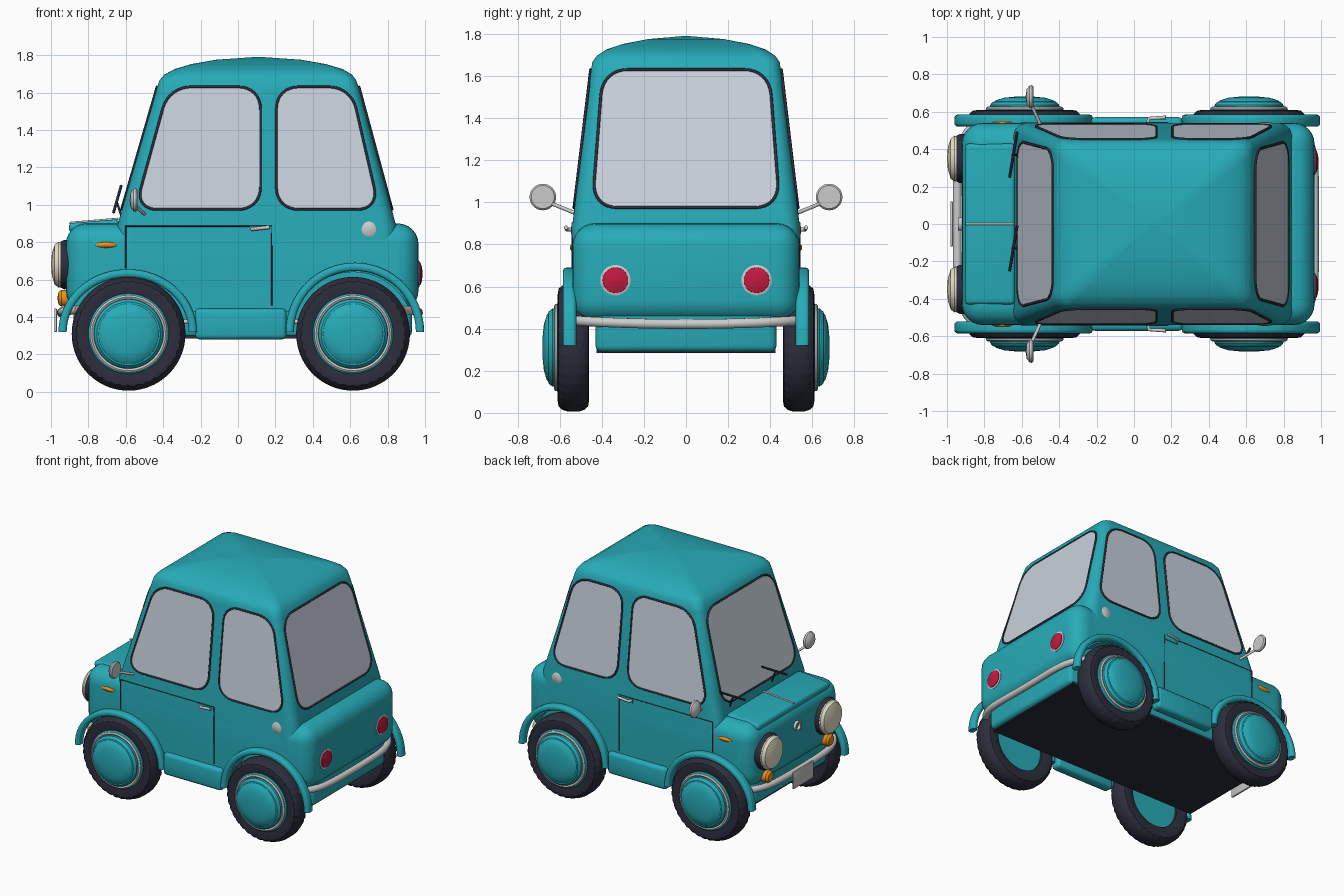
import bpy, bmesh, math
from mathutils import Vector, Matrix

if "Cube" in bpy.data.objects:
    bpy.data.objects.remove(bpy.data.objects["Cube"])


def material(name, rgb):
    m = bpy.data.materials.new(name)
    m.diffuse_color = (*rgb, 1)
    m.use_nodes = True
    m.node_tree.nodes["Principled BSDF"].inputs["Base Color"].default_value = m.diffuse_color
    return m


TEAL = material("teal_paint", (0.02, 0.41, 0.48))
DARK = material("dark_rubber", (0.025, 0.027, 0.045))
GLASS = material("window_glass", (0.58, 0.64, 0.71))
CHROME = material("chrome", (0.65, 0.66, 0.67))
RED = material("red_lens", (0.55, 0.01, 0.05))
ORANGE = material("orange_lens", (0.85, 0.27, 0.01))
CREAM = material("cream_lens", (0.8, 0.76, 0.58))


def finish(bm, name, mat, cutter=None):
    bmesh.ops.recalc_face_normals(bm, faces=bm.faces)
    me = bpy.data.meshes.new(name)
    bm.to_mesh(me)
    bm.free()
    ob = bpy.data.objects.new(name, me)
    bpy.context.collection.objects.link(ob)
    if mat:
        me.materials.append(mat)
    bpy.ops.object.select_all(action='DESELECT')
    ob.select_set(True)
    bpy.context.view_layer.objects.active = ob
    if cutter:
        mod = ob.modifiers.new("wheel_arches", 'BOOLEAN')
        mod.operation, mod.object, mod.solver = 'DIFFERENCE', cutter, 'EXACT'
        bpy.ops.object.modifier_apply(modifier=mod.name)
    bpy.ops.object.shade_smooth_by_angle(angle=math.radians(35))
    return ob


def loft(name, rings, mat, cutter=None, closed=False):
    bm = bmesh.new()
    vs = [[bm.verts.new(p) for p in r] for r in rings]
    n = len(vs[0])
    pairs = list(zip(vs, vs[1:])) + ([(vs[-1], vs[0])] if closed else [])
    for a, b in pairs:
        for i in range(n):
            j = (i + 1) % n
            bm.faces.new((a[i], a[j], b[j], b[i]))
    if not closed:
        bm.faces.new(vs[0])
        bm.faces.new(vs[-1])
    return finish(bm, name, mat, cutter)


def lathe(name, profile, origin, axis, mat, n=48, closed=False, tread=None):
    """Spin (radius, height) points round an axis; the tread rings get notches."""
    q = Vector((0, 0, 1)).rotation_difference(Vector(axis))
    rings = []
    for k, (r, h) in enumerate(profile):
        ring = []
        for i in range(n):
            a = 2 * math.pi * i / n
            rr = r - (0.006 if tread and k in tread and i % 3 == 0 else 0)
            ring.append(Vector(origin) + q @ Vector((rr * math.cos(a), rr * math.sin(a), h)))
        rings.append(ring)
    return loft(name, rings, mat, closed=closed)


def box(name, lo, hi, mat, bevel=0.0, seg=3, cutter=None, tilt=0):
    lo, hi = Vector(lo), Vector(hi)
    bm = bmesh.new()
    bmesh.ops.create_cube(bm, size=1)
    bmesh.ops.scale(bm, vec=hi - lo, verts=bm.verts)
    if bevel:
        bmesh.ops.bevel(bm, geom=bm.edges[:], offset=bevel, segments=seg, profile=0.5, affect='EDGES')
    bmesh.ops.rotate(bm, matrix=Matrix.Rotation(tilt, 3, 'Y'), verts=bm.verts)
    bmesh.ops.translate(bm, vec=(lo + hi) / 2, verts=bm.verts)
    return finish(bm, name, mat, cutter)


def tube(name, pts, r, mat, cyclic=False):
    cu = bpy.data.curves.new(name, 'CURVE')
    cu.dimensions, cu.bevel_depth, cu.bevel_resolution, cu.use_fill_caps = '3D', r, 3, True
    sp = cu.splines.new('POLY')
    sp.points.add(len(pts) - 1)
    for p, c in zip(sp.points, pts):
        p.co = (*c, 1)
    sp.use_cyclic_u = cyclic
    cu.materials.append(mat)
    ob = bpy.data.objects.new(name, cu)
    bpy.context.collection.objects.link(ob)
    return ob


def rounded(pts, r, seg=8):
    """Round the corners of a 2D polygon."""
    out = []
    for i, p in enumerate(pts):
        p, a, b = Vector(p), Vector(pts[i - 1]), Vector(pts[(i + 1) % len(pts)])
        s, e = p + (a - p).normalized() * r, p + (b - p).normalized() * r
        for k in range(seg + 1):
            t = k / seg
            w = 0.83 * 2 * t * (1 - t)  # close to a circular arc
            d = (1 - t) ** 2 + w + t * t
            out.append((s * (1 - t) ** 2 + p * w + e * t * t) / d)
    return out


# wheel arch cutter (four short cylinders)
bm = bmesh.new()
for x in (-0.585, 0.615):
    for s in (-1, 1):
        bmesh.ops.create_cone(bm, cap_ends=True, segments=48, radius1=0.325, radius2=0.325, depth=0.35,
                              matrix=Matrix.Translation((x, s * 0.61, 0.315)) @ Matrix.Rotation(math.pi / 2, 4, 'X'))
cutter = finish(bm, "arch_cutter", None)
cutter.hide_render = True
cutter.hide_set(True)

# body, cabin with domed roof, underbody
box("lower_body", (-0.92, -0.54, 0.43), (0.965, 0.54, 0.9), TEAL, 0.11, 6, cutter)
cabin = [(0.43, -0.645, 0.845, 0.54, 0.08), (0.89, -0.645, 0.845, 0.54, 0.08), (1.62, -0.434, 0.648, 0.452, 0.07),
         (1.665, -0.42, 0.632, 0.445, 0.07), (1.695, -0.395, 0.61, 0.425, 0.07), (1.725, -0.34, 0.56, 0.38, 0.065),
         (1.752, -0.25, 0.47, 0.30, 0.05), (1.775, -0.12, 0.34, 0.18, 0.03), (1.789, 0.08, 0.14, 0.02, 0.004)]
loft("cabin", [[(p.x, p.y, z) for p in rounded([(a, -y), (b, -y), (b, y), (a, y)], r)]
               for z, a, b, y, r in cabin], TEAL, cutter)
box("underbody", (-0.88, -0.43, 0.29), (0.93, 0.43, 0.6), TEAL, 0.03)
box("floor_plate", (-0.86, -0.425, 0.284), (0.9, 0.425, 0.3), DARK)
box("bonnet", (-0.905, -0.43, 0.86), (-0.635, 0.43, 0.912), TEAL, 0.022, 4, tilt=-0.08)
tube("bonnet_trim", [(-0.9, 0, 0.903), (-0.64, 0, 0.925)], 0.006, CHROME)


# windows lie on the sloped cabin faces
def side_y(z): return 0.54 - (z - 0.89) * 0.088 / 0.73
def front_x(z): return -0.645 + (z - 0.89) * 0.211 / 0.73
def rear_x(z): return 0.845 - (z - 0.89) * 0.197 / 0.73


def window(name, pts, place):
    shape = rounded(pts, 0.12)
    loft(name, [[place(p, d) for p in shape] for d in (-0.01, 0.004)], GLASS)
    tube(name + "_seal", [place(p, 0.002) for p in shape], 0.007, DARK, True)


for s in (-1, 1):
    put = lambda p, d: (p.x, s * (side_y(p.y) + d), p.y)
    window("front_side_window", [(-0.55, 0.975), (0.12, 0.975), (0.12, 1.63), (-0.37, 1.63)], put)
    window("rear_side_window", [(0.205, 0.975), (0.755, 0.975), (0.605, 1.63), (0.205, 1.63)], put)
screen = [(-0.445, 0.975), (0.445, 0.975), (0.395, 1.63), (-0.395, 1.63)]
window("windscreen", screen, lambda p, d: (front_x(p.y) - d, p.x, p.y))
window("rear_window", screen, lambda p, d: (rear_x(p.y) + d, p.x, p.y))

# wheels and fenders
tyre = [(0.195, -0.06), (0.25, -0.075), (0.28, -0.07), (0.296, -0.052), (0.304, -0.025), (0.304, 0.025),
        (0.296, 0.052), (0.28, 0.07), (0.25, 0.075), (0.195, 0.06)]
for s in (-1, 1):
    for x, end, rz in ((-0.585, "front", 0.313), (0.615, "rear", 0.348)):
        o, ax = (x, s * 0.535, 0.31), (0, s, 0)
        lathe(end + "_tyre", tyre, o, ax, DARK, 108, True, (2, 3, 6, 7))
        lathe(end + "_rim", [(0.215, -0.04), (0.215, 0.07), (0.205, 0.08)], o, ax, TEAL)
        lathe(end + "_rim_ring", [(0.187, 0.07), (0.187, 0.086), (0.197, 0.092), (0.207, 0.086), (0.207, 0.07)],
              o, ax, CHROME, closed=True)
        lathe(end + "_hubcap", [(0.187, 0.07), (0.185, 0.1), (0.17, 0.118), (0.16, 0.12), (0.155, 0.126),
                                (0.11, 0.14), (0.05, 0.146), (0.001, 0.147)], o, ax, TEAL)
        cx = -0.59 if end == "front" else 0.625
        rings = []
        for i in range(33):
            a = math.pi * i / 32
            ring = []
            for u, v in rounded([(-0.022, -0.032), (0.022, -0.032), (0.022, 0.032), (-0.022, 0.032)], 0.02, 4):
                ring.append((cx + (0.348 + u) * math.cos(a), s * (0.553 + v), 0.32 + (rz + u) * math.sin(a)))
            rings.append(ring)
        loft(end + "_fender", rings, TEAL)

    # sills and door details
    box("sill", (-0.23, min(s * 0.49, s * 0.572), 0.28), (0.26, max(s * 0.49, s * 0.572), 0.445), TEAL, 0.025)
    tube("sill_rod", [(-0.31, s * 0.48, 0.375), (0.33, s * 0.48, 0.375)], 0.013, CHROME)
    tube("door_seam", [(-0.6, s * 0.54, 0.66), (-0.6, s * 0.54, 0.885), (0.18, s * 0.54, 0.885),
                       (0.18, s * 0.54, 0.46)], 0.004, DARK)
    box("handle_recess", (0.065, s * 0.54 - 0.006, 0.85), (0.18, s * 0.54 + 0.006, 0.885), TEAL)
    tube("door_handle", [(0.075, s * 0.54, 0.87), (0.08, s * 0.565, 0.87), (0.17, s * 0.57, 0.88)], 0.01, CHROME)
    lathe("fuel_cap", [(0.043, 0), (0.043, 0.012), (0.035, 0.018), (0.001, 0.02)], (0.7, s * 0.525, 0.868),
          (0, s, 0), CHROME, 32)
    marker = lathe("side_marker", [(0.06, 0), (0.056, 0.012), (0.035, 0.02), (0.001, 0.022)], (0, 0, 0),
                   (0, s, 0), ORANGE, 32)
    marker.scale.z, marker.location = 0.27, (-0.705, s * 0.53, 0.785)

    # wing mirrors
    lathe("wing_mirror", [(0.055, -0.012), (0.063, -0.004), (0.06, 0.008), (0.04, 0.024), (0.001, 0.03)],
          (-0.55, s * 0.68, 1.025), (-1, 0, 0), CHROME, 32)
    tube("mirror_arm", [(-0.5, s * 0.53, 0.95), (-0.55, s * 0.64, 0.995)], 0.009, CHROME)

    # lights
    o = (-0.9, s * 0.35, 0.68)
    lathe("headlight_housing", [(0.13, -0.03), (0.132, 0.03), (0.122, 0.05), (0.08, 0.055)], o, (-1, 0, 0), DARK)
    lathe("headlight_lens", [(0.12, 0.035), (0.122, 0.06), (0.108, 0.08), (0.06, 0.095), (0.001, 0.1)],
          o, (-1, 0, 0), CREAM)
    lathe("turn_signal", [(0.045, -0.04), (0.045, 0.045), (0.032, 0.06), (0.001, 0.066)],
          (-0.9, s * 0.36, 0.5), (-1, 0, 0), ORANGE, 32)
    lathe("tail_light_ring", [(0.072, -0.02), (0.072, 0.006), (0.062, 0.01)], (0.962, s * 0.335, 0.63),
          (1, 0, 0), CHROME)
    lathe("tail_light", [(0.062, 0), (0.06, 0.014), (0.035, 0.022), (0.001, 0.025)], (0.962, s * 0.335, 0.63),
          (1, 0, 0), RED)

# bumpers, plate, front ring and wipers
for name, d, x in (("front_bumper", -1, 0.945), ("rear_bumper", 1, 0.965)):
    path = [(d * (x - 0.09 * abs(t) ** 6), 0.53 * t, 0.422 + 0.016 * t * t) for t in [i / 12 - 1 for i in range(25)]]
    tube(name, path, 0.024, CHROME)
box("number_plate", (-0.982, -0.12, 0.32), (-0.968, 0.12, 0.445), CHROME, 0.004, 2)
lathe("nose_ring", [(0.024, -0.01), (0.024, 0.02), (0.036, 0.02), (0.036, -0.01)], (-0.92, 0, 0.74), (-1, 0, 0),
      CHROME, 32, True)
for y in (0.25, -0.25):
    tube("wiper_arm", [(-0.62, y + 0.12, 0.93), (-0.65, y + 0.12, 1.02)], 0.006, DARK)
    tube("wiper_blade", [(-0.665, y, 0.96), (-0.625, y + 0.24, 1.1)], 0.008, DARK)
